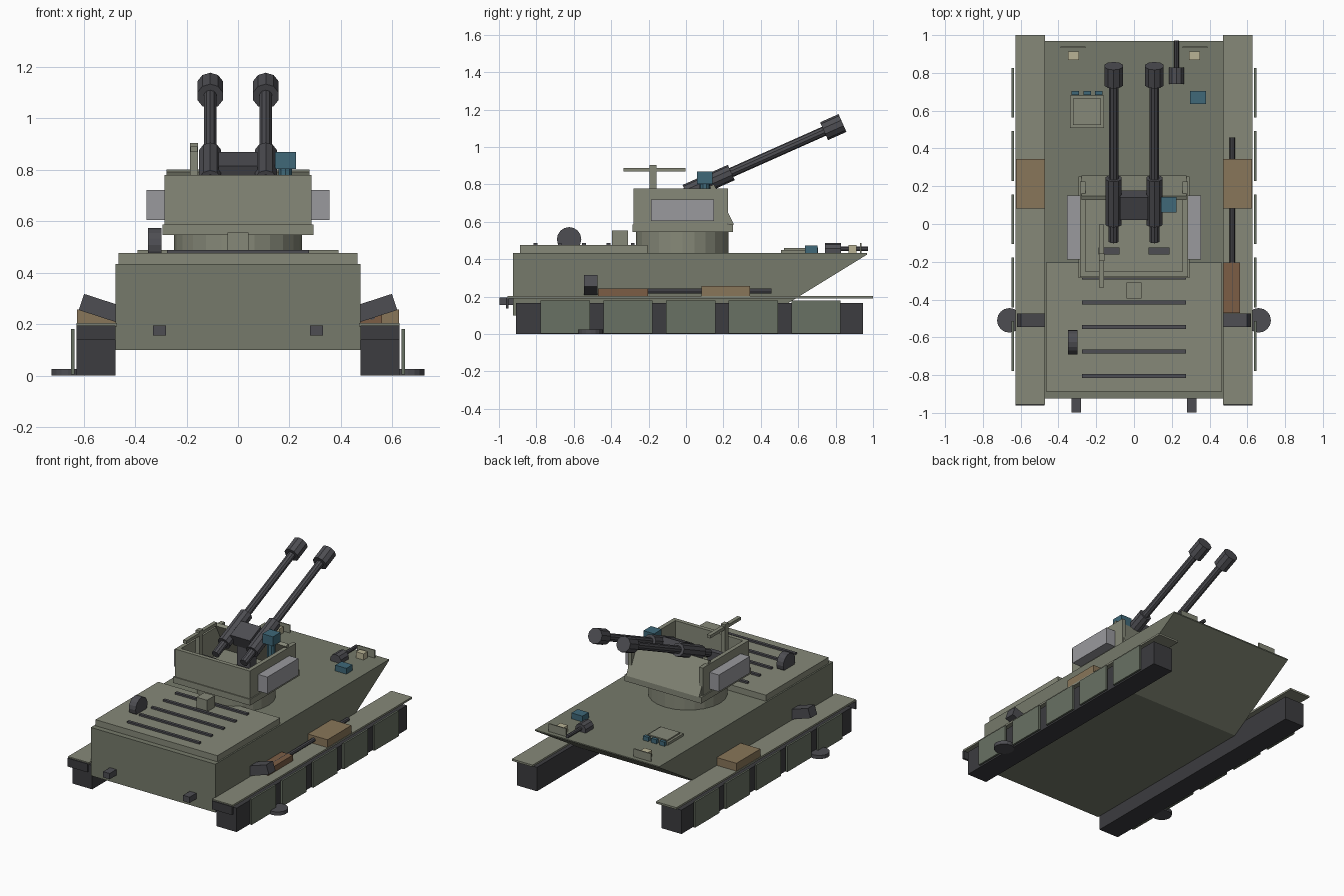
import bpy, bmesh, math
from mathutils import Vector, Matrix

if "Cube" in bpy.data.objects:
    bpy.data.objects.remove(bpy.data.objects["Cube"])


def material(name, r, g, b):
    m = bpy.data.materials.new(name)
    m.diffuse_color = (r, g, b, 1)
    m.use_nodes = True
    m.node_tree.nodes["Principled BSDF"].inputs["Base Color"].default_value = m.diffuse_color
    return m


HULL = material("hull_green", 0.18, 0.195, 0.145)
PALE = material("pale_green", 0.24, 0.25, 0.19)
SKIRT = material("skirt_green", 0.14, 0.165, 0.125)
DARK = material("dark_steel", 0.075, 0.075, 0.085)
RUBBER = material("track_rubber", 0.045, 0.045, 0.05)
GREY = material("light_grey", 0.32, 0.32, 0.34)
TAN = material("tan", 0.25, 0.18, 0.10)
BROWN = material("brown", 0.20, 0.11, 0.06)
BLUE = material("glass_blue", 0.05, 0.14, 0.19)
CREAM = material("lamp_cream", 0.48, 0.45, 0.30)


def finish(name, bm, mat):
    bmesh.ops.recalc_face_normals(bm, faces=bm.faces)
    me = bpy.data.meshes.new(name)
    bm.to_mesh(me)
    bm.free()
    ob = bpy.data.objects.new(name, me)
    bpy.context.collection.objects.link(ob)
    me.materials.append(mat)
    return ob


def box(name, mat, x, y, z, rot=None):
    """Box from (min, max) ranges, optionally turned about its own centre."""
    bm = bmesh.new()
    c = Vector([sum(r) / 2 for r in (x, y, z)])
    s = [r[1] - r[0] for r in (x, y, z)]
    m = Matrix.Translation(c) @ (rot or Matrix()) @ Matrix.Diagonal((*s, 1))
    bmesh.ops.create_cube(bm, size=1, matrix=m)
    return finish(name, bm, mat)


def rod(name, mat, a, b, r, sides=10):
    """Cylinder from point a to point b."""
    a, b = Vector(a), Vector(b)
    q = (b - a).to_track_quat('Z', 'Y').to_matrix().to_4x4()
    bm = bmesh.new()
    bmesh.ops.create_cone(bm, cap_ends=True, segments=sides, radius1=r, radius2=r,
                          depth=(b - a).length, matrix=Matrix.Translation((a + b) / 2) @ q)
    return finish(name, bm, mat)


def profile(name, mat, pts, x0, x1):
    """Side outline (y, z) extruded across x."""
    bm = bmesh.new()
    f = bm.faces.new([bm.verts.new((x0, y, z)) for y, z in pts])
    ext = bmesh.ops.extrude_face_region(bm, geom=[f])
    bmesh.ops.translate(bm, vec=(x1 - x0, 0, 0),
                        verts=[v for v in ext["geom"] if isinstance(v, bmesh.types.BMVert)])
    return finish(name, bm, mat)


def span(s, a, b):
    return tuple(sorted((s * a, s * b)))


# Hull and engine deck
profile("hull", HULL, [(-.925, .10), (.44, .10), (.968, .425), (.968, .433), (-.925, .433)], -.475, .475)
box("engine_deck", PALE, (-.465, .465), (-.888, -.205), (.43, .475))
for i in range(5):
    y = -.285 - .13 * i
    box(f"deck_grille_{i}", DARK, (-.275, .275), (y - .01, y + .01), (.47, .487))
rod("exhaust_drum", DARK, (-.35, 0 - .625, .507), (-.298, -.625, .507), .065, 16)
box("deck_box", PALE, (-.04, .04), (-.395, -.31), (.47, .555))

# Running gear and fender items, both sides
for s, side in ((-1, "left"), (1, "right")):
    box(f"track_{side}", RUBBER, span(s, .475, .627), (-.91, .945), (0, .165))
    box(f"fender_{side}", PALE, span(s, .47, .628), (-.955, 1.0), (.19, .203))
    box(f"mud_flap_{side}", RUBBER, span(s, .475, .628), (-.962, -.948), (.137, .195))
    for i in range(5):
        y = -.645 + .335 * i
        box(f"skirt_{side}_{i}", SKIRT, span(s, .635, .648), (y - .132, y + .132), (.004, .18))
    rod(f"side_disc_{side}", DARK, (s * .66, -.51, 0), (s * .66, -.51, .025), .065, 16)
    box(f"tilted_case_{side}", DARK, span(s, .452, .612), (-.546, -.474), (.228, .294),
        Matrix.Rotation(-s * math.radians(18), 4, 'Y'))
    box(f"stowage_box_{side}", TAN, span(s, .475, .625), (.082, .343), (.2, .257))
    box(f"tow_hook_{side}", DARK, span(s, .28, .33), (-.998, -.92), (.155, .195))
    # Headlamps and guards
    box(f"headlamp_{side}", CREAM, span(s, .292, .35), (.868, .912), (.43, .475))
    box(f"lamp_guard_{side}", PALE, span(s, .257, .39), (.931, .939), (.43, .487))

# Tool on the right fender
rod("tool_shaft", DARK, (.52, -.47, .23), (.52, .457, .23), .014, 8)
box("tool_handle", BROWN, (.475, .56), (-.47, -.203), (.2, .243))

# Front deck fittings
box("driver_hatch", PALE, (-.338, -.16), (.508, .68), (.43, .45))
box("driver_hatch_lid", PALE, (-.322, -.176), (.524, .664), (.445, .459))
for i in range(3):
    x = -.31 + .062 * i
    box(f"driver_periscope_{i}", BLUE, (x - .02, x + .02), (.682, .705), (.43, .462))
box("deck_sight", BLUE, (.297, .382), (.635, .703), (.43, .473))
rod("bow_gun_mount", DARK, (.225, .742, .445), (.225, .828, .445), .042)
rod("bow_gun_barrel", DARK, (.225, .82, .455), (.225, .972, .455), .012, 8)

# Open turret
rod("turret_ring", PALE, (0, -.02, .43), (0, -.02, .55), .248, 24)
box("turret_base", PALE, (-.293, .293), (-.287, .252), (.545, .587))
box("turret_rear_wall", PALE, (-.27, .27), (-.28, -.252), (.585, .778))
profile("turret_front_wall", PALE,
        [(.256, .587), (.149, .801), (.126, .790), (.228, .587)], -.278, .278)
for s, side in ((-1, "left"), (1, "right")):
    box(f"turret_side_wall_{side}", PALE, span(s, .258, .286), (-.28, .225), (.585, .778))
    box(f"turret_side_bin_{side}", GREY, span(s, .286, .356), (-.188, .15), (.605, .72))
    box(f"seat_back_{side}", DARK, span(s, .077, .187), (-.162, -.125), (.6, .71))
    box(f"seat_{side}", DARK, span(s, .077, .187), (-.145, -.125), (.6, .63))

# Aerial post and crossbar
box("sensor_post", PALE, (-.186, -.156), (-.195, -.157), (.587, .903))
box("sensor_bar", PALE, (-.184, -.158), (-.335, -.002), (.868, .889))

# Twin elevated guns
EL = math.radians(24)


def along(x, d):
    return (x, d * math.cos(EL), .756 + d * math.sin(EL))


for s, side in ((-1, "left"), (1, "right")):
    x = s * .108
    for part, a, b, r in (("breech", -.10, .02, .027), ("sleeve", 0, .265, .045),
                          ("barrel", .25, .83, .026), ("muzzle", .808, .916, .052)):
        rod(f"gun_{part}_{side}", DARK, along(x, a), along(x, b), r)
box("gun_cradle", DARK, (-.075, .075), (.035, .165), (.755, .845), Matrix.Rotation(EL, 4, 'X'))
box("gun_pedestal", DARK, (-.05, .05), (.06, .13), (.585, .78))

# Gunner's sight
box("gun_sight", BLUE, (.143, .225), (.06, .143), (.803, .868))
rod("gun_sight_column", BLUE, (.184, .10, .70), (.184, .10, .81), .028)
